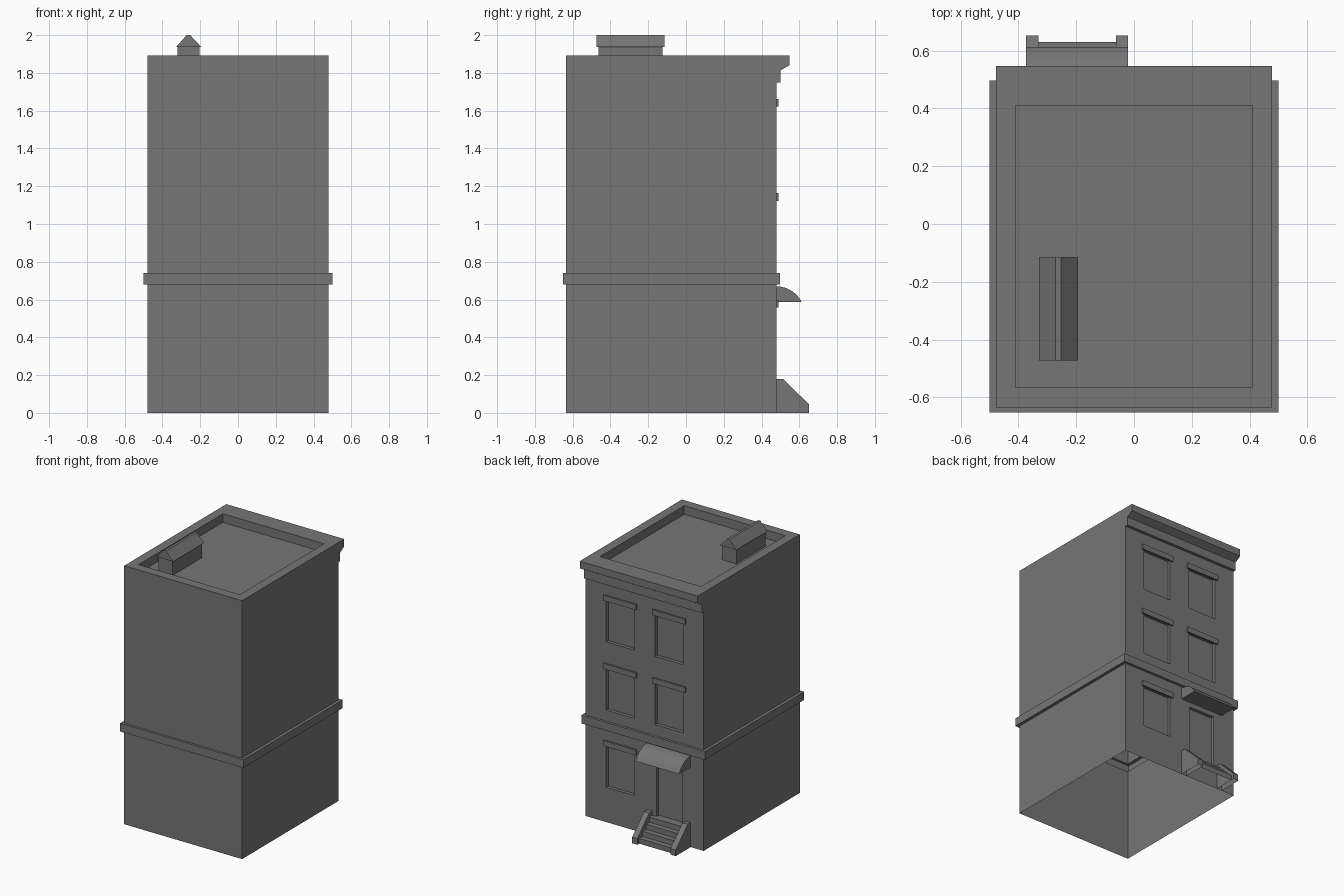
import bpy, bmesh, math

if "Cube" in bpy.data.objects:
    bpy.data.objects.remove(bpy.data.objects["Cube"])

WALL = 0.478   # y of the street facade

dark = bpy.data.materials.new("dark_grey")
dark.diffuse_color = (0.18, 0.18, 0.18, 1)
dark.use_nodes = True
dark.node_tree.nodes["Principled BSDF"].inputs["Base Color"].default_value = dark.diffuse_color


def finish(name, bm):
    bmesh.ops.recalc_face_normals(bm, faces=bm.faces)
    me = bpy.data.meshes.new(name)
    bm.to_mesh(me)
    bm.free()
    me.materials.append(dark)
    ob = bpy.data.objects.new(name, me)
    bpy.context.collection.objects.link(ob)
    return ob


def drop_hidden(bm, axis, value):
    """Remove faces lying in the plane axis = value."""
    bad = [f for f in bm.faces if all(abs(v.co[axis] - value) < 1e-4 for v in f.verts)]
    bmesh.ops.delete(bm, geom=bad, context='FACES')


def add_box(bm, x0, x1, y0, y1, z0, z1):
    vs = bmesh.ops.create_cube(bm, size=1)['verts']
    for v in vs:
        v.co.x = x1 if v.co.x > 0 else x0
        v.co.y = y1 if v.co.y > 0 else y0
        v.co.z = z1 if v.co.z > 0 else z0


def prism(name, profile, a, b, along='x', closed=True, open_planes=()):
    """Sweep a 2D profile between a and b along x or y."""
    bm = bmesh.new()
    place = (lambda t, p: (t, p[0], p[1])) if along == 'x' else (lambda t, p: (p[0], t, p[1]))
    r0 = [bm.verts.new(place(a, p)) for p in profile]
    r1 = [bm.verts.new(place(b, p)) for p in profile]
    n = len(profile)
    for i in range(n if closed else n - 1):
        j = (i + 1) % n
        bm.faces.new((r0[i], r0[j], r1[j], r1[i]))
    if closed:
        bm.faces.new(r0)
        bm.faces.new(r1)
    bmesh.ops.recalc_face_normals(bm, faces=bm.faces)
    for axis, value in open_planes:
        drop_hidden(bm, axis, value)
    return finish(name, bm)


# Building shell: stacked rectangles forming walls, floor band, parapet and roof
body = (0.478, -0.635, WALL)
band = (0.5, -0.652, 0.497)
inner = (0.41, -0.565, 0.41)
levels = [(body, 0), (body, 0.68), (band, 0.68), (band, 0.74),
          (body, 0.74), (body, 1.893), (inner, 1.893), (inner, 1.83)]
bm = bmesh.new()
rings = []
for (hx, y0, y1), z in levels:
    rings.append([bm.verts.new(c) for c in
                  ((-hx, y0, z), (hx, y0, z), (hx, y1, z), (-hx, y1, z))])
for lo, hi in zip(rings, rings[1:]):
    for i in range(4):
        j = (i + 1) % 4
        bm.faces.new((lo[i], lo[j], hi[j], hi[i]))
bm.faces.new(rings[0])
bm.faces.new(rings[-1])
shell = finish("building_shell", bm)

# Window and door recesses
windows = [(x, z) for z in (0.82, 1.32) for x in (-0.2, 0.197)] + [(0.197, 0.255)]
bm = bmesh.new()
for x, z in windows:
    add_box(bm, x - 0.115, x + 0.115, WALL - 0.025, WALL + 0.1, z, z + 0.31)
add_box(bm, -0.302, -0.095, WALL - 0.025, WALL + 0.1, 0.15, 0.55)
cutter = finish("opening_cutter", bm)
mod = shell.modifiers.new("openings", 'BOOLEAN')
mod.object = cutter
mod.operation = 'DIFFERENCE'
mod.solver = 'EXACT'
dg = bpy.context.evaluated_depsgraph_get()
shell.data = bpy.data.meshes.new_from_object(shell.evaluated_get(dg))
shell.modifiers.clear()
bpy.data.objects.remove(cutter)

# The shell is open underneath
bm = bmesh.new()
bm.from_mesh(shell.data)
drop_hidden(bm, 2, 0)
bm.to_mesh(shell.data)
bm.free()

# Window lintels
for k, (x, z) in enumerate(windows):
    top = z + 0.303
    prism(f"window_lintel_{k + 1}",
          [(WALL, top), (0.49, top), (0.49, top + 0.04), (WALL, top + 0.04)],
          x - 0.133, x + 0.133, open_planes=[(1, WALL)])

# Cornice along the facade top
prism("cornice", [(WALL, 1.75), (0.5, 1.75), (0.5, 1.813), (0.547, 1.84),
                  (0.547, 1.893), (WALL, 1.893)], -0.478, 0.478, open_planes=[(1, WALL)])

# Curved awning over the door
R, end = 0.15, math.radians(64)
arc = [(WALL + R * math.sin(end * i / 8), 0.52 + R * math.cos(end * i / 8)) for i in range(9)]
awning = prism("awning", arc + [(WALL, arc[-1][1])], -0.373, -0.02, open_planes=[(1, WALL)])
bpy.context.view_layer.objects.active = awning
awning.select_set(True)
bpy.ops.object.shade_smooth_by_angle(angle=math.radians(30))
awning.select_set(False)

# Stair side walls
cheek = [(WALL, 0), (0.652, 0), (0.652, 0.045), (0.513, 0.18), (WALL, 0.18)]
for side, x in (("left", -0.373), ("right", -0.062)):
    prism(f"stair_wall_{side}", cheek, x, x + 0.042, open_planes=[(1, WALL), (2, 0)])

# Steps as a folded sheet between the side walls
steps, y, z = [(0.63, 0)], 0.63, 0
for i in range(4):
    z += 0.0375
    steps.append((y, z))
    y = y - 0.039 if i < 3 else WALL
    steps.append((y, z))
prism("entrance_steps", steps, -0.331, -0.062, closed=False)

# Roof chimney with a gabled cap
prism("chimney_base", [(-0.32, 1.83), (-0.205, 1.83), (-0.205, 1.94), (-0.32, 1.94)],
      -0.463, -0.125, along='y', open_planes=[(2, 1.83)])
prism("chimney_cap", [(-0.328, 1.937), (-0.194, 1.937), (-0.253, 2.0), (-0.272, 2.0)],
      -0.473, -0.115, along='y')
